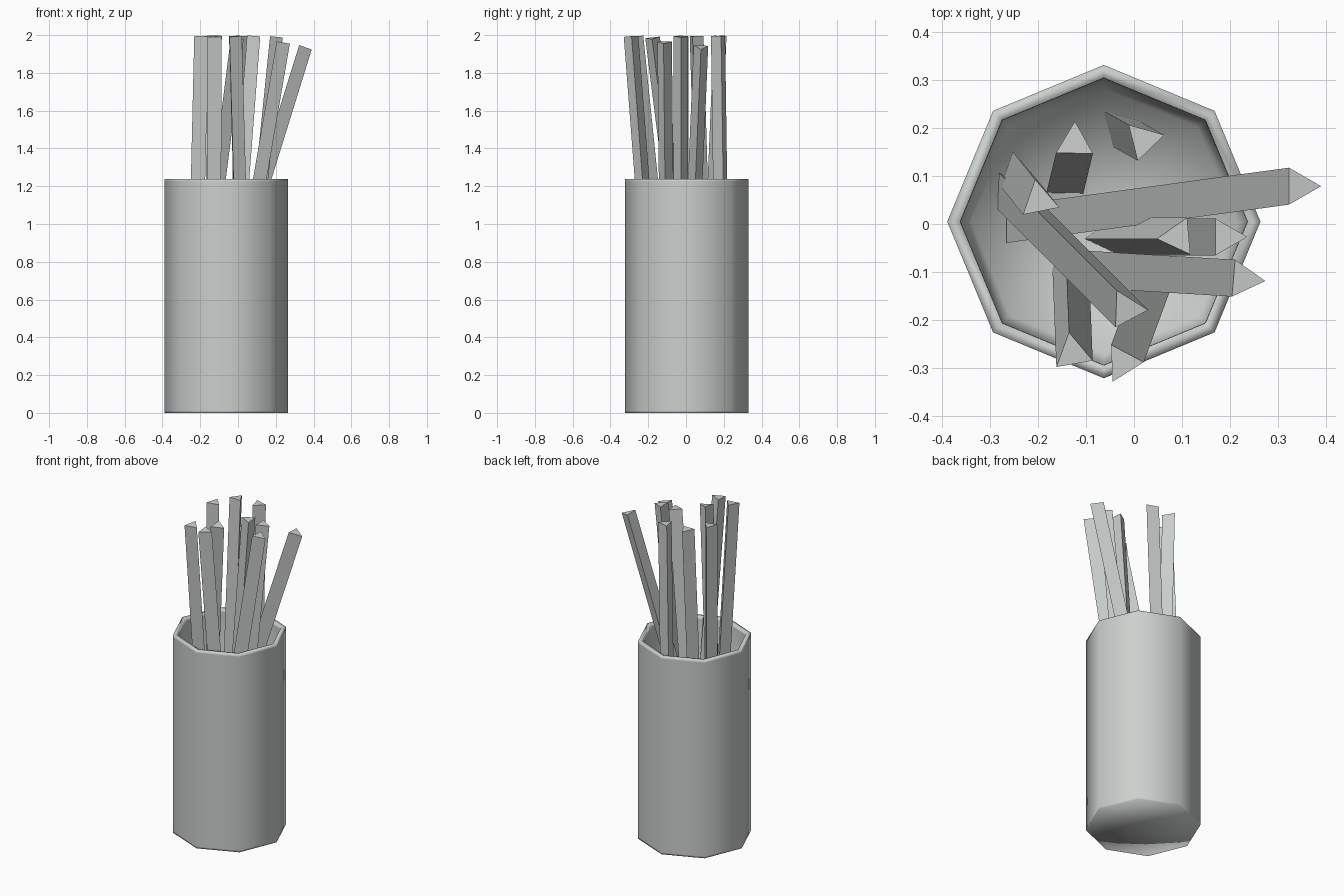
import bpy, bmesh
from math import cos, sin, pi
from mathutils import Vector

if "Cube" in bpy.data.objects:
    bpy.data.objects.remove(bpy.data.objects["Cube"])

grey = bpy.data.materials.new("pale grey")
grey.use_nodes = True
COLOUR = (0.6, 0.63, 0.61, 1)
grey.diffuse_color = COLOUR
grey.node_tree.nodes["Principled BSDF"].inputs["Base Color"].default_value = COLOUR


def finish(bm, name, smooth):
    bmesh.ops.recalc_face_normals(bm, faces=bm.faces)
    mesh = bpy.data.meshes.new(name)
    bm.to_mesh(mesh)
    bm.free()
    mesh.materials.append(grey)
    for p in mesh.polygons:
        p.use_smooth = smooth
    obj = bpy.data.objects.new(name, mesh)
    bpy.context.collection.objects.link(obj)


# Eight-sided cup: (radius, height) from the underside round to the inner floor
SIDES = 8
CENTRE = Vector((-0.063, 0.005, 0))
FLOOR = 0.04
profile = [(0.327, 0), (0.327, 0.012), (0.327, 1.225), (0.327, 1.238),
           (0.3, 1.238), (0.299, 1.22), (0.278, FLOOR)]
bm = bmesh.new()
rings = [[bm.verts.new(CENTRE + Vector((r * cos(2 * pi * i / SIDES),
                                        r * sin(2 * pi * i / SIDES), z)))
          for i in range(SIDES)] for r, z in profile]
for low, high in zip(rings, rings[1:]):
    for i in range(SIDES):
        j = (i + 1) % SIDES
        bm.faces.new((low[i], low[j], high[j], high[i]))
for ring, z in ((rings[0], 0), (rings[-1], FLOOR)):
    hub = bm.verts.new(CENTRE + Vector((0, 0, z)))
    for i in range(SIDES):
        bm.faces.new((hub, ring[i], ring[(i + 1) % SIDES]))
finish(bm, "cup", True)


# Three-sided sticks: top centre, shift from top to foot, angle of one corner
def stick(name, top, shift, angle):
    x, y, z = top
    height = z - FLOOR
    bm = bmesh.new()
    ends = ([], [])
    for k in range(3):
        a = (angle + 120 * k) * pi / 180
        dx, dy = 0.0445 * cos(a), 0.0445 * sin(a)
        # end caps sit square to the leaning axis
        tilt = (dx * shift[0] + dy * shift[1]) / height
        ends[0].append(bm.verts.new((x + dx, y + dy, z + tilt)))
        ends[1].append(bm.verts.new((x + dx + shift[0], y + dy + shift[1], FLOOR + tilt)))
    bm.faces.new(ends[0])
    bm.faces.new(ends[1])
    for k in range(3):
        j = (k + 1) % 3
        bm.faces.new((ends[0][k], ends[0][j], ends[1][j], ends[1][k]))
    finish(bm, name, False)


sticks = [
    ((0.346, 0.079, 1.938), (-0.59, -0.08), 0),
    ((0.192, -0.027, 1.992), (-0.2, 0.0), 0),
    ((0.23, -0.115, 1.962), (-0.33, 0.02), -5),
    ((0.092, -0.027, 1.995), (-0.15, 0.0), 185),
    ((0.02, 0.175, 1.996), (-0.05, 0.028), 14),
    ((-0.124, 0.17, 1.996), (-0.02, -0.083), 89),
    ((-0.198, 0.049, 1.995), (-0.046, 0.058), 101),
    ((-0.015, -0.178, 1.985), (-0.246, 0.246), -2),
    ((-0.024, -0.29, 1.994), (0.055, 0.15), 2),
    ((-0.128, -0.27, 1.993), (-0.008, 0.2), 100),
]
for n, data in enumerate(sticks, 1):
    stick(f"stick_{n}", *data)
